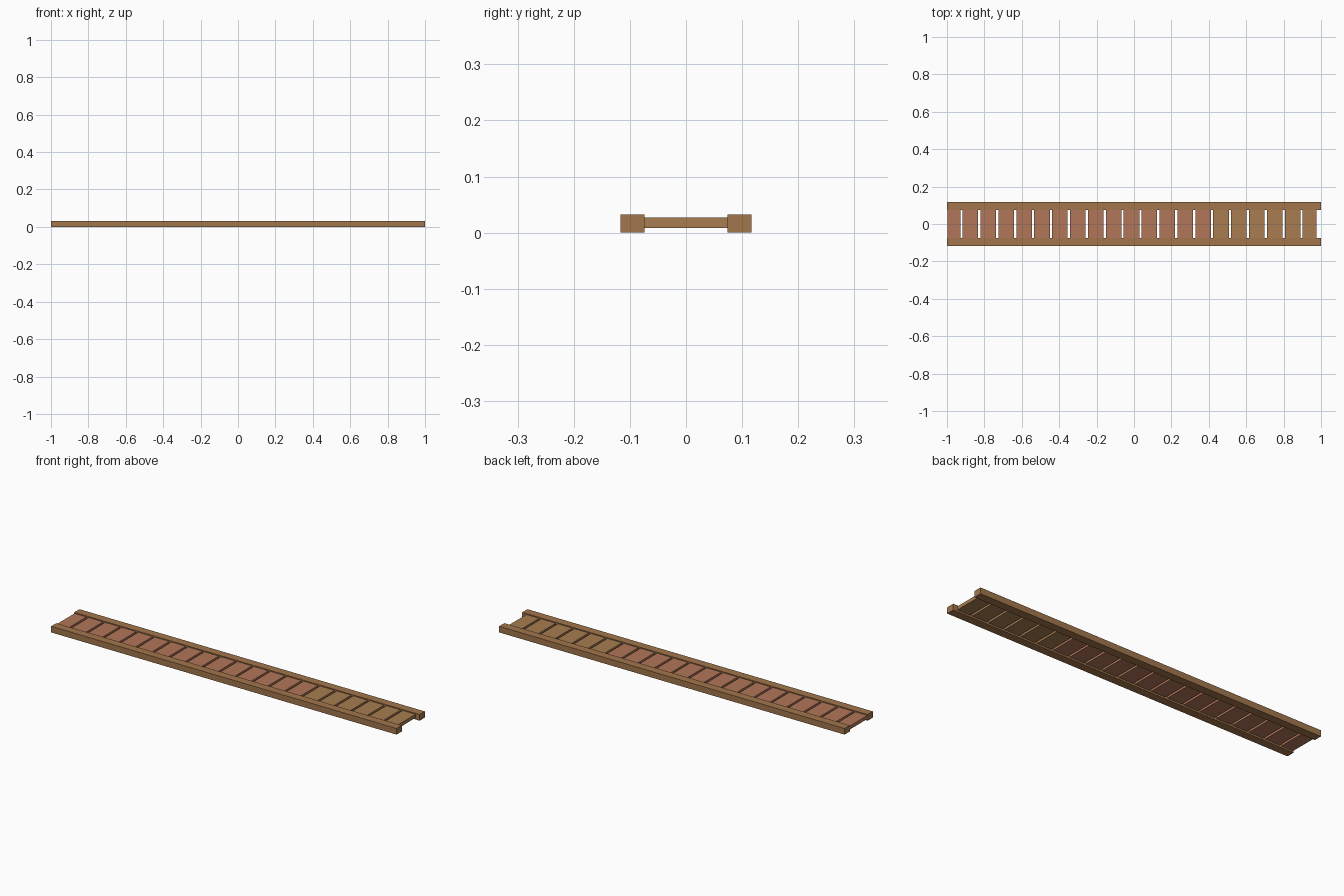
import bpy

if "Cube" in bpy.data.objects:
    bpy.data.objects.remove(bpy.data.objects["Cube"])


def linear(c):
    c /= 255
    return c / 12.92 if c <= 0.04045 else ((c + 0.055) / 1.055) ** 2.4


def material(name, r, g, b):
    m = bpy.data.materials.new(name)
    m.diffuse_color = (linear(r), linear(g), linear(b), 1)
    m.use_nodes = True
    m.node_tree.nodes["Principled BSDF"].inputs["Base Color"].default_value = m.diffuse_color
    return m


def box(name, x0, x1, y0, y1, z0, z1, mat):
    bpy.ops.mesh.primitive_cube_add(size=1, location=((x0 + x1) / 2, (y0 + y1) / 2, (z0 + z1) / 2))
    ob = bpy.context.object
    ob.name = name
    ob.scale = (x1 - x0, y1 - y0, z1 - z0)
    bpy.ops.object.transform_apply(location=False, rotation=False, scale=True)
    ob.data.materials.append(mat)
    return ob


rail_wood = material("rail brown", 162, 118, 76)
plain_wood = material("slat brown", 168, 125, 80)
red_wood = material("slat reddish brown", 178, 118, 88)

# Side rails
for side, y0, y1 in (("front", -0.117, -0.074), ("back", 0.074, 0.117)):
    box(side + "_rail", -1, 1, y0, y1, 0, 0.032, rail_wood)

# Row of slats: narrow open gaps, the first fifteen are reddish
PITCH, FIRST_GAP, GAP, COUNT = 0.0957, -0.9225, 0.012, 21
for i in range(COUNT):
    x0 = max(-0.998, FIRST_GAP + (i - 1) * PITCH + GAP / 2)
    x1 = min(0.976, FIRST_GAP + i * PITCH - GAP / 2)
    box(f"slat_{i + 1}", x0, x1, -0.0755, 0.0755, 0.0085, 0.027,
        red_wood if i < 15 else plain_wood)
